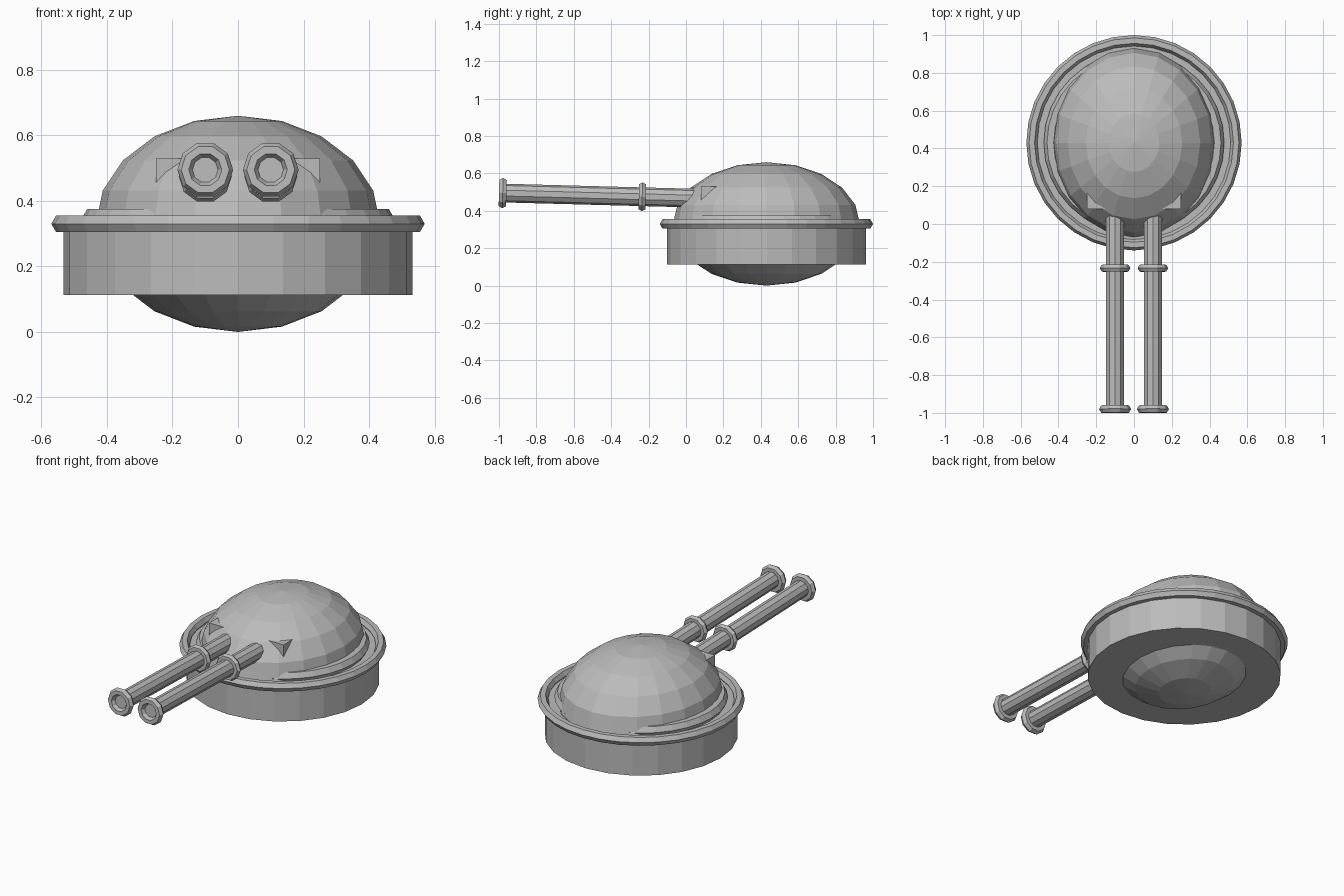
import bpy
import math
from mathutils import Vector

cube = bpy.data.objects.get("Cube")
if cube:
    bpy.data.objects.remove(cube, do_unlink=True)

grey = bpy.data.materials.new("plain grey")
grey.use_nodes = True
grey.diffuse_color = (0.5, 0.5, 0.5, 1)
grey.node_tree.nodes["Principled BSDF"].inputs["Base Color"].default_value = (0.5, 0.5, 0.5, 1)

CENTRE_Y = 0.43


def finish(name):
    obj = bpy.context.object
    obj.name = name
    obj.data.materials.append(grey)
    return obj


def ring(name, location, major, minor, sides, rotation=(0, 0, 0)):
    # hexagonal section torus
    bpy.ops.mesh.primitive_torus_add(location=location, rotation=rotation,
                                     major_radius=major, minor_radius=minor,
                                     major_segments=sides, minor_segments=6)
    return finish(name)


def cylinder(name, location, radius, depth, sides, rotation=(0, 0, 0)):
    bpy.ops.mesh.primitive_cylinder_add(location=location, rotation=rotation,
                                        radius=radius, depth=depth, vertices=sides)
    return finish(name)


# Turret body: squashed ball seen above and below the drum
bpy.ops.mesh.primitive_uv_sphere_add(segments=20, ring_count=10, radius=1,
                                     location=(0, CENTRE_Y, 0.33))
dome = finish("dome")
dome.scale = (0.434, 0.5, 0.33)

# Base drum with outer rim and inner collar
cylinder("base_drum", (0, CENTRE_Y, 0.217), 0.532, 0.21, 24)
ring("outer_rim", (0, CENTRE_Y, 0.33), 0.541, 0.029, 32)
ring("inner_collar", (0, CENTRE_Y, 0.345), 0.443, 0.035, 32)

# Mantlet block whose upper corners poke out of the dome
bpy.ops.mesh.primitive_cube_add(size=1, location=(0, 0.34, 0.415))
block = finish("mantlet_block")
block.scale = (0.5, 0.52, 0.23)

# Twin barrels, slightly raised, each with a muzzle ring and a middle ring
for side, x in (("left", 0.1), ("right", -0.1)):
    muzzle = Vector((x, -0.98, 0.495))
    breech = Vector((x, 0.15, 0.465))
    axis = muzzle - breech
    turn = axis.to_track_quat("Z", "Y").to_euler()
    cylinder(side + "_barrel", (muzzle + breech) / 2, 0.05, axis.length, 10, turn)
    ring(side + "_muzzle_ring", muzzle, 0.062, 0.023, 10, turn)
    ring(side + "_middle_ring", muzzle.lerp(breech, 0.66), 0.06, 0.021, 10, turn)
